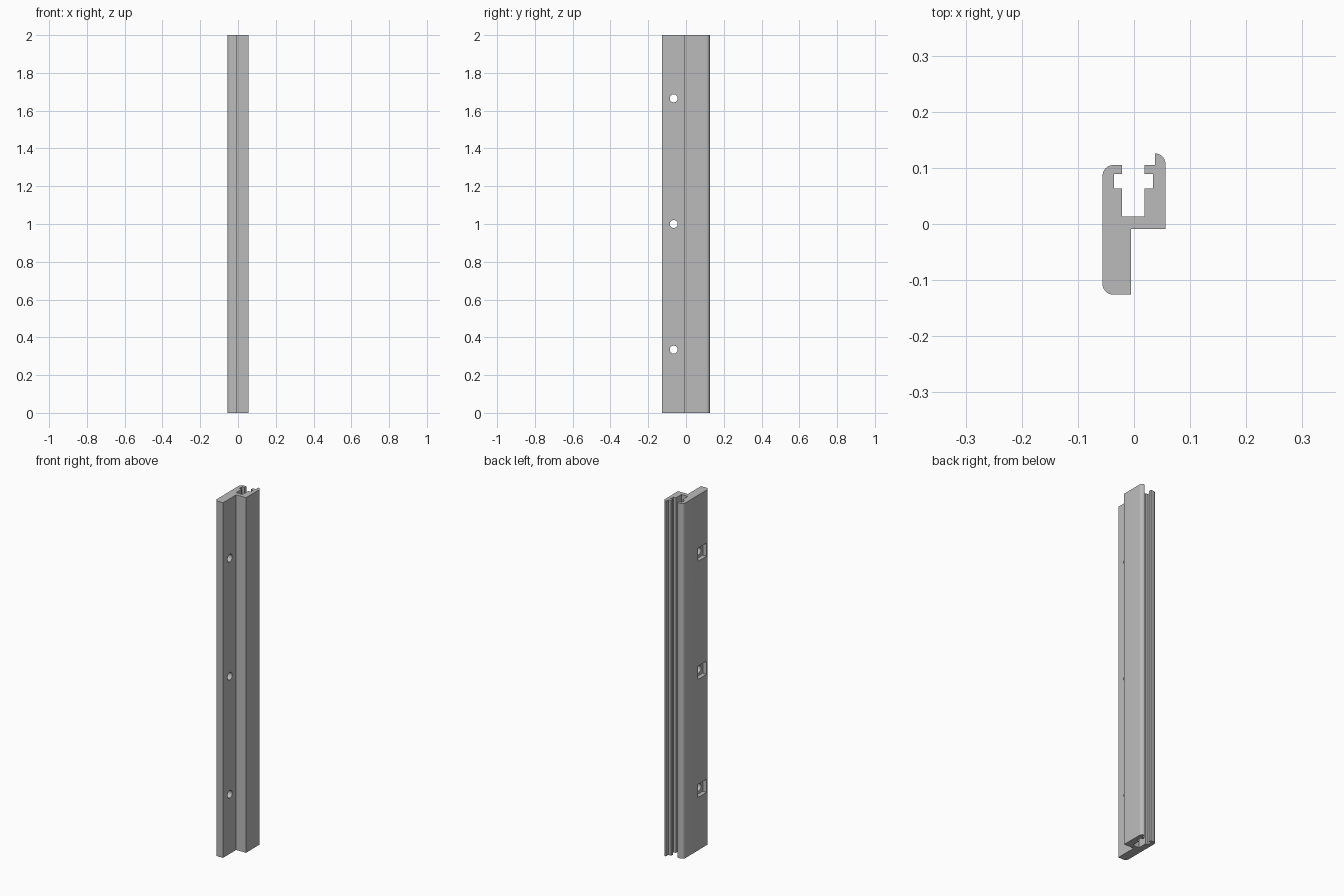
import bpy, bmesh, math
from mathutils import Matrix, Vector

if "Cube" in bpy.data.objects:
    bpy.data.objects.remove(bpy.data.objects["Cube"], do_unlink=True)

LENGTH = 2.0
ROUND = 0.019
HOLE_Y = -0.065
HOLE_HEIGHTS = (0.335, 1.0, 1.665)

grey = bpy.data.materials.new("plain grey")
grey.use_nodes = True
colour = (0.5, 0.5, 0.5, 1)
grey.diffuse_color = colour
grey.node_tree.nodes["Principled BSDF"].inputs["Base Color"].default_value = colour


def make_object(name, bm):
    bmesh.ops.recalc_face_normals(bm, faces=bm.faces)
    mesh = bpy.data.meshes.new(name)
    bm.to_mesh(mesh)
    bm.free()
    mesh.materials.append(grey)
    obj = bpy.data.objects.new(name, mesh)
    bpy.context.collection.objects.link(obj)
    return obj


def arc(cx, cy, start, end, steps=8):
    angles = [math.radians(start + (end - start) * i / steps) for i in range(steps + 1)]
    return [(cx + ROUND * math.cos(a), cy + ROUND * math.sin(a)) for a in angles]


# Cross-section: mounting plate, web and T-shaped channel with a raised lip
side, front, back, rim = 0.056, -0.126, 0.126, 0.105
channel = [(-0.021, rim), (-0.021, 0.089), (-0.036, 0.089), (-0.036, 0.063),
           (-0.021, 0.063), (-0.021, 0.013)]
profile = arc(-side + ROUND, front + ROUND, 270, 180)
profile += arc(-side + ROUND, rim - ROUND, 180, 90)
profile += channel
profile += [(-x - 0.002, y) for x, y in reversed(channel)]
profile += [(side - ROUND, rim)]
profile += arc(side - ROUND, back - ROUND, 90, 0)
profile += [(side, -0.009), (-0.005, -0.009), (-0.005, front)]

# Extruded rail
bm = bmesh.new()
base = bm.faces.new([bm.verts.new((x, y, 0)) for x, y in profile])
top = bmesh.ops.extrude_face_region(bm, geom=[base])["geom"]
bmesh.ops.translate(bm, vec=(0, 0, LENGTH),
                    verts=[v for v in top if isinstance(v, bmesh.types.BMVert)])
rail = make_object("channel_rail", bm)

# Cutters: round through holes and square nut pockets in the outer face
holes, pockets = bmesh.new(), bmesh.new()
for z in HOLE_HEIGHTS:
    place = Matrix.Translation((-0.03, HOLE_Y, z))
    bmesh.ops.create_cone(holes, cap_ends=True, segments=32, radius1=0.021,
                          radius2=0.021, depth=0.1,
                          matrix=place @ Matrix.Rotation(math.pi / 2, 4, "Y"))
    bmesh.ops.create_cube(pockets, size=1,
                          matrix=Matrix.Translation((-side, HOLE_Y, z))
                          @ Matrix.Diagonal(Vector((0.046, 0.074, 0.074, 1))))

cutters = [make_object("bolt_hole_cutter", holes), make_object("nut_pocket_cutter", pockets)]
bpy.ops.object.select_all(action="DESELECT")
rail.select_set(True)
bpy.context.view_layer.objects.active = rail
for cutter in cutters:
    cut = rail.modifiers.new(cutter.name, "BOOLEAN")
    cut.operation = "DIFFERENCE"
    cut.solver = "EXACT"
    cut.object = cutter
    bpy.ops.object.modifier_apply(modifier=cut.name)
    bpy.data.objects.remove(cutter, do_unlink=True)

bpy.ops.object.shade_smooth_by_angle(angle=math.radians(30))
